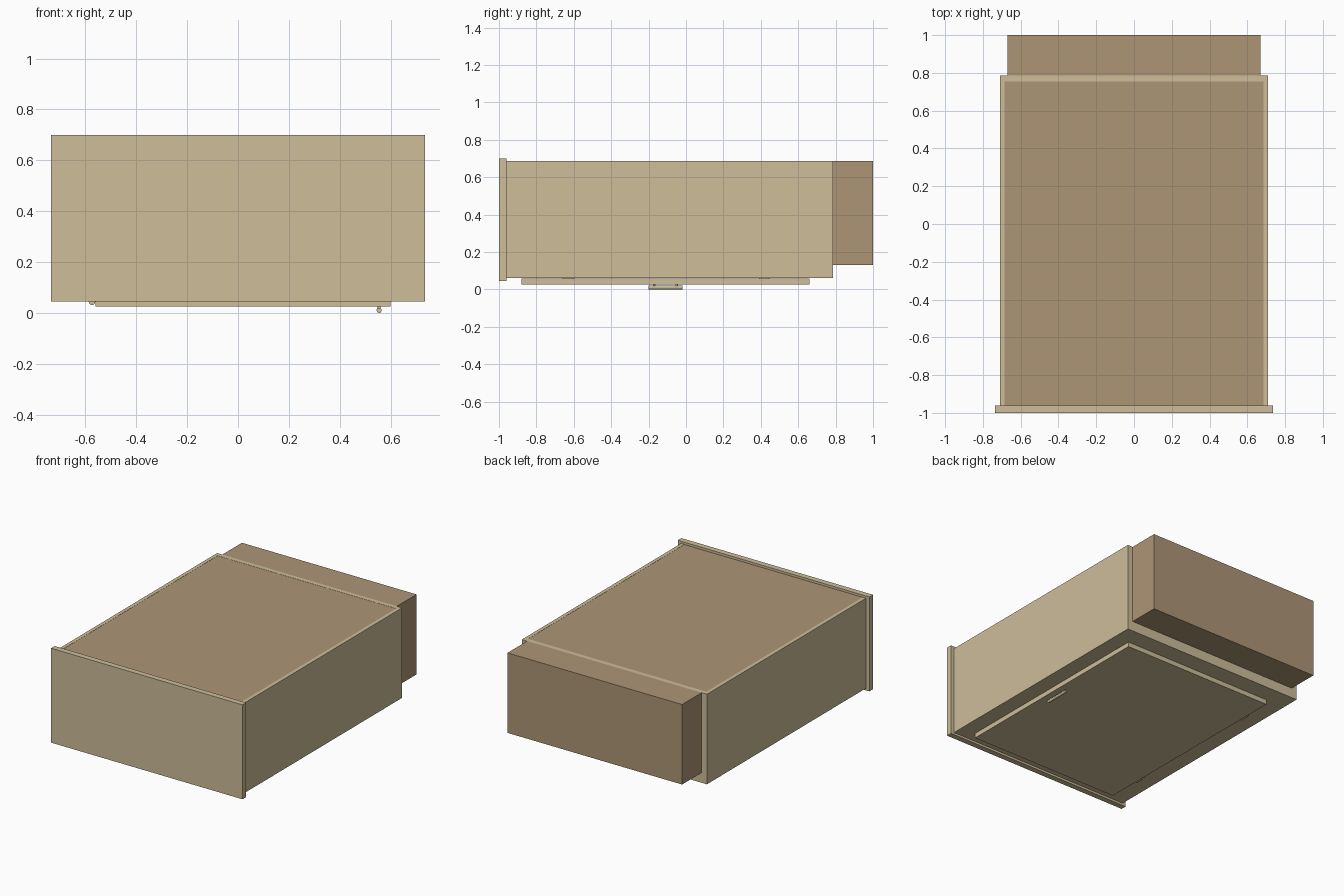
import bpy, math
from mathutils import Vector

if "Cube" in bpy.data.objects:
    bpy.data.objects.remove(bpy.data.objects["Cube"])


def material(name, color):
    m = bpy.data.materials.new(name)
    m.diffuse_color = (*color, 1)
    m.use_nodes = True
    m.node_tree.nodes["Principled BSDF"].inputs["Base Color"].default_value = m.diffuse_color
    return m


BEIGE = material("light_wood", (0.61, 0.51, 0.32))
BROWN = material("dark_wood", (0.42, 0.30, 0.18))


def box(name, x, y, z, mat=BEIGE):
    """Box from (min, max) pairs on each axis."""
    bpy.ops.mesh.primitive_cube_add(size=1)
    o = bpy.context.object
    o.name = name
    lo, hi = Vector((x[0], y[0], z[0])), Vector((x[1], y[1], z[1]))
    for v in o.data.vertices:
        v.co = (lo + hi) / 2 + v.co * (hi - lo)
    o.data.materials.append(mat)
    return o


def rod(name, center, radius, length, along_y=True, mat=BEIGE):
    rot = (math.pi / 2, 0, 0) if along_y else (0, 0, 0)
    bpy.ops.mesh.primitive_cylinder_add(vertices=16, radius=radius, depth=length,
                                        location=center, rotation=rot)
    o = bpy.context.object
    o.name = name
    o.data.materials.append(mat)
    bpy.ops.object.shade_smooth_by_angle(angle=math.radians(40))
    return o


# Carcass: side panels, end panels, inset back and countertop slab
for side, s in (("left", -1), ("right", 1)):
    box(side + "_panel", sorted((s * 0.685, s * 0.71)), (-0.96, 0.785), (0.06, 0.685))
box("floor_panel", (-0.685, 0.685), (0.755, 0.785), (0.085, 0.685))
box("back_panel", (-0.685, 0.685), (-0.96, 0.755), (0.66, 0.684), BROWN)
box("countertop", (-0.735, 0.735), (-1.0, -0.96), (0.045, 0.70))

# Recessed toe-kick base
box("toe_kick_base", (-0.67, 0.67), (0.785, 1.0), (0.13, 0.685), BROWN)

# Face frame around the door opening
box("frame_left_stile", (-0.685, -0.53), (-0.96, 0.785), (0.06, 0.085))
box("frame_right_stile", (0.53, 0.685), (-0.96, 0.785), (0.06, 0.085))
box("frame_top_rail", (-0.53, 0.53), (-0.96, -0.82), (0.06, 0.085))
box("frame_bottom_rail", (-0.53, 0.53), (0.60, 0.785), (0.06, 0.085))

# Door
box("door", (-0.56, 0.60), (-0.88, 0.66), (0.025, 0.058))

# Hinges: barrel plus a leaf on the frame
for i, y in enumerate((-0.63, 0.42)):
    rod(f"hinge_barrel_{i}", (-0.574, y, 0.044), 0.013, 0.06)
    box(f"hinge_leaf_{i}", (-0.585, -0.55), (y - 0.03, y + 0.03), (0.054, 0.062))

# Bar handle on two posts
rod("handle_bar", (0.555, -0.11, 0.01), 0.01, 0.18)
for i, y in enumerate((-0.17, -0.05)):
    rod(f"handle_post_{i}", (0.555, y, 0.018), 0.006, 0.02, along_y=False)
